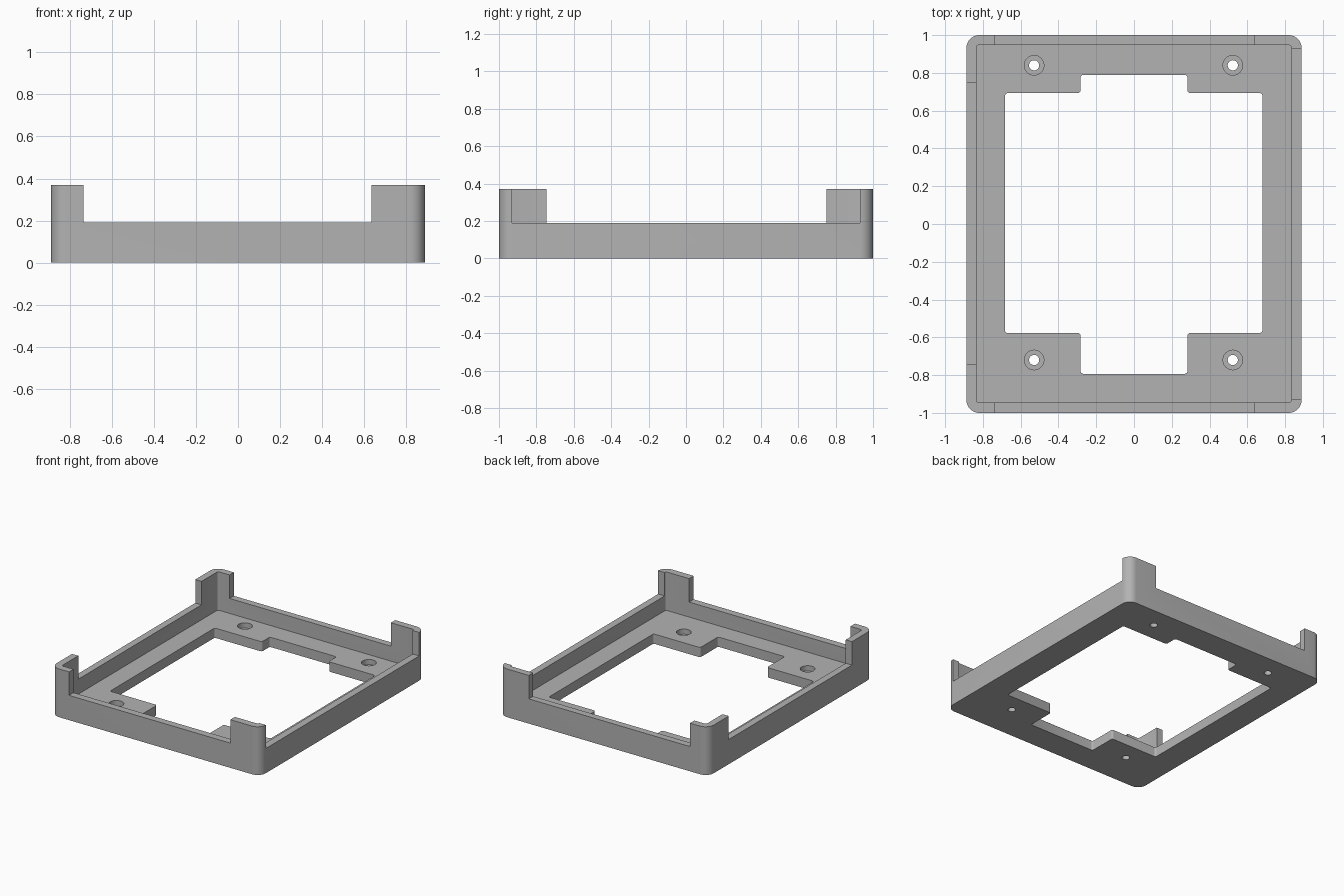
import bpy
import bmesh
from math import pi, cos, sin
from mathutils import Vector

cube = bpy.data.objects.get("Cube")
if cube:
    bpy.data.objects.remove(cube, do_unlink=True)

grey = bpy.data.materials.new("plain grey")
grey.use_nodes = True
colour = (0.45, 0.45, 0.45, 1)
grey.diffuse_color = colour
grey.node_tree.nodes["Principled BSDF"].inputs["Base Color"].default_value = colour

BASE, RIM, TOP = 0.075, 0.19, 0.37   # floor, wall and corner post heights


def rounded(points, radius, steps):
    """Round every corner of a right-angled outline."""
    out = []
    pts = [Vector(p) for p in points]
    for i, p in enumerate(pts):
        a = (pts[i - 1] - p).normalized() * radius
        b = (pts[(i + 1) % len(pts)] - p).normalized() * radius
        for k in range(steps + 1):
            t = k / steps * pi / 2
            out.append(p + a * (1 - sin(t)) + b * (1 - cos(t)))
    return out


def rect(x0, x1, y0, y1):
    return [(x0, y0), (x1, y0), (x1, y1), (x0, y1)]


def circle(x, y, r, n=32):
    return [(x + r * cos(2 * pi * i / n), y + r * sin(2 * pi * i / n)) for i in range(n)]


def prism(name, outline, z0, z1):
    bm = bmesh.new()
    face = bm.faces.new([bm.verts.new((p[0], p[1], z0)) for p in outline])
    top = bmesh.ops.extrude_face_region(bm, geom=[face])["geom"]
    bmesh.ops.translate(bm, vec=(0, 0, z1 - z0),
                        verts=[v for v in top if isinstance(v, bmesh.types.BMVert)])
    bmesh.ops.recalc_face_normals(bm, faces=bm.faces)
    mesh = bpy.data.meshes.new(name)
    bm.to_mesh(mesh)
    bm.free()
    mesh.materials.append(grey)
    ob = bpy.data.objects.new(name, mesh)
    bpy.context.collection.objects.link(ob)
    return ob


# Outer block with rounded upright corners
frame = prism("tray_frame", rounded(rect(-0.888, 0.888, -1, 1), 0.07, 10), 0, TOP)

# Tray cavity inside the thin walls
cutters = [prism("cavity_cutter",
                 rounded(rect(-0.835, 0.833, -0.945, 0.948), 0.015, 4), BASE, 0.6)]

# Wall gaps that leave only the corner posts standing
for name, area in (("front_back_gap", rect(-0.735, 0.635, -1.2, 1.2)),
                   ("left_gap", rect(0.5, 1.2, -0.93, 0.93)),
                   ("right_gap", rect(-1.2, -0.5, -0.745, 0.75))):
    cutters.append(prism(name + "_cutter", area, RIM, 0.6))

# Stepped window through the floor
window = [(-0.683, -0.577), (-0.283, -0.577), (-0.283, -0.793), (0.283, -0.793),
          (0.283, -0.577), (0.68, -0.577), (0.68, 0.693), (0.283, 0.693),
          (0.283, 0.79), (-0.283, 0.79), (-0.283, 0.693), (-0.683, 0.693)]
cutters.append(prism("window_cutter", rounded(window, 0.015, 4), -0.1, 0.15))

# Four counterbored screw holes
for x in (-0.529, 0.523):
    for y in (-0.72, 0.84):
        cutters.append(prism("screw_hole_cutter", circle(x, y, 0.027), -0.1, 0.15))
        cutters.append(prism("counterbore_cutter", circle(x, y, 0.052), 0.035, 0.15))

for cutter in cutters:
    cutter.hide_render = True
    cut = frame.modifiers.new(cutter.name, 'BOOLEAN')
    cut.operation = 'DIFFERENCE'
    cut.solver = 'EXACT'
    cut.object = cutter

# Bake the cuts and drop the cutters
bpy.context.view_layer.update()
baked = bpy.data.meshes.new_from_object(
    frame.evaluated_get(bpy.context.evaluated_depsgraph_get()))
frame.modifiers.clear()
frame.data = baked
for cutter in cutters:
    bpy.data.objects.remove(cutter, do_unlink=True)

bpy.ops.object.select_all(action='DESELECT')
frame.select_set(True)
bpy.context.view_layer.objects.active = frame
bpy.ops.object.shade_smooth_by_angle(angle=pi / 6)
